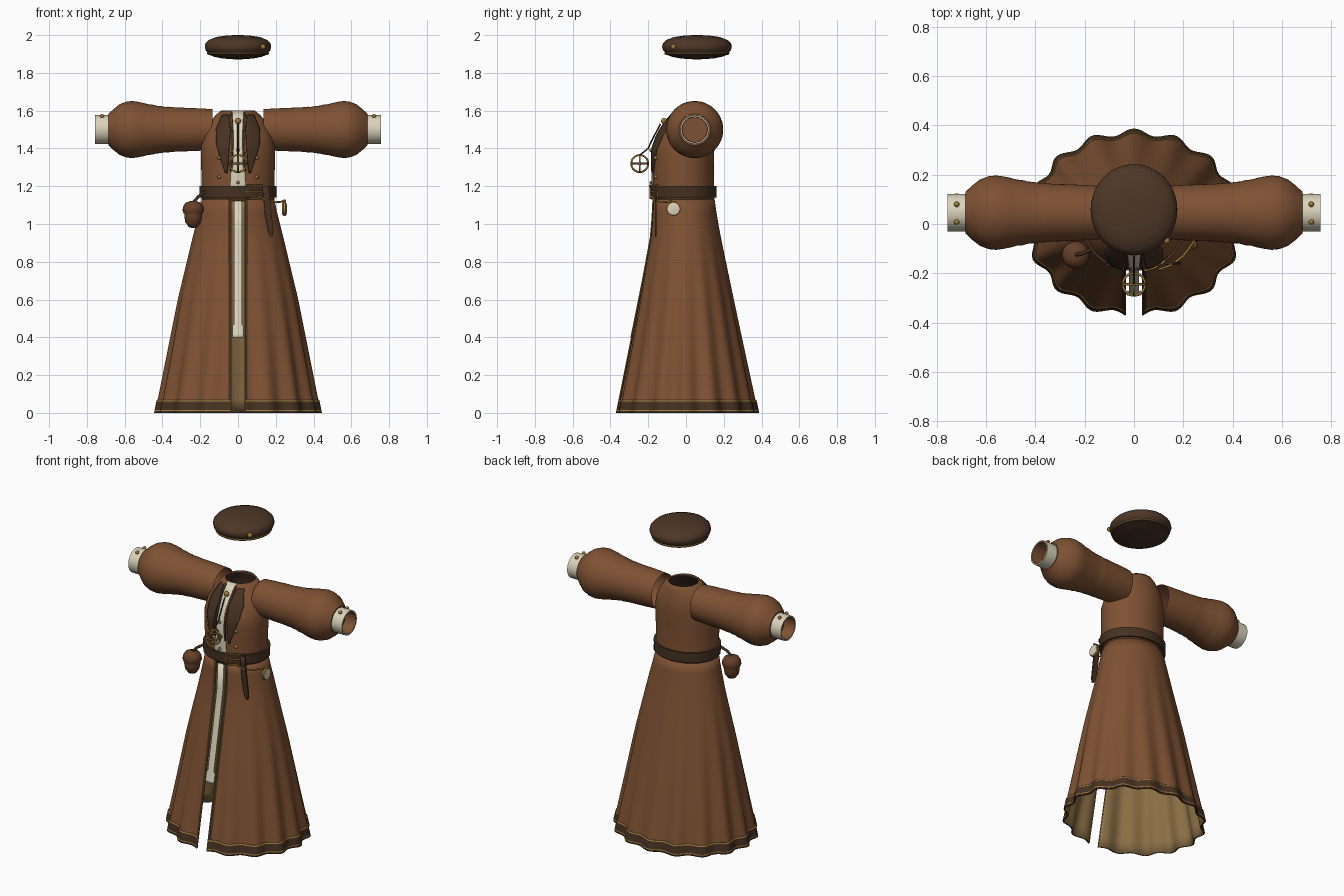
import bpy, bmesh
from math import sin, cos, asin, pi, sqrt
from mathutils import Vector

cube = bpy.data.objects.get("Cube")
if cube:
    bpy.data.objects.remove(cube, do_unlink=True)


def material(name, r, g, b):
    m = bpy.data.materials.new(name)
    m.use_nodes = True
    m.diffuse_color = (r, g, b, 1)
    m.node_tree.nodes["Principled BSDF"].inputs["Base Color"].default_value = (r, g, b, 1)
    return m


BROWN = material("coat brown", .21, .083, .033)
DARK = material("dark leather", .06, .031, .016)
HAT = material("hat felt", .075, .038, .02)
CREAM = material("cream linen", .7, .65, .5)
GOLD = material("brass", .36, .2, .045)
LINING = material("tan lining", .26, .16, .06)
POUCH = material("pouch leather", .13, .05, .022)


def finish(ob, mats, angle=40, mirror=False):
    bpy.context.collection.objects.link(ob)
    for m in mats:
        ob.data.materials.append(m)
    if mirror:
        ob.modifiers.new("mirror", 'MIRROR')
    if ob.type == 'MESH':
        bpy.ops.object.select_all(action='DESELECT')
        ob.select_set(True)
        bpy.context.view_layer.objects.active = ob
        bpy.ops.object.shade_smooth_by_angle(angle=angle * pi / 180)
    return ob


def grid(name, rings, mats, closed=True, caps=False, rule=None, mirror=False, thick=0, shift=0):
    """Skin rows of points; rule(row, column) picks the material index."""
    bm = bmesh.new()
    rows = [[bm.verts.new(p) for p in ring] for ring in rings]
    n = len(rows[0])
    for i in range(len(rows) - 1):
        for j in range(n if closed else n - 1):
            k = (j + 1) % n
            f = bm.faces.new((rows[i][j], rows[i][k], rows[i + 1][k], rows[i + 1][j]))
            if rule:
                f.material_index = rule(i, j)
    if caps:
        bm.faces.new(rows[0][::-1])
        bm.faces.new(rows[-1]).material_index = rule(len(rows) - 2, 0) if rule else 0
    me = bpy.data.meshes.new(name)
    bm.to_mesh(me)
    bm.free()
    ob = finish(bpy.data.objects.new(name, me), mats, mirror=mirror)
    if thick:
        s = ob.modifiers.new("thickness", 'SOLIDIFY')
        s.thickness, s.offset, s.material_offset = thick, -1, shift
    return ob


def circle(n, f):
    return [f(2 * pi * k / n) for k in range(n)]


def lathe(name, profile, centre, mats, n=32, axis='z', sy=1, **kw):
    """Profile of (radius, position along axis)."""
    cx, cy, cz = centre
    if axis == 'z':
        rings = [circle(n, lambda t: (cx + r * sin(t), cy - r * sy * cos(t), cz + h)) for r, h in profile]
    else:
        rings = [circle(n, lambda t: (cx + h, cy + r * cos(t), cz + r * sin(t))) for r, h in profile]
    return grid(name, rings, mats, **kw)


def ball(name, loc, r, mat, scale=(1, 1, 1), mirror=False):
    bm = bmesh.new()
    bmesh.ops.create_uvsphere(bm, u_segments=16, v_segments=10, radius=r)
    bmesh.ops.scale(bm, vec=scale, verts=bm.verts)
    bmesh.ops.translate(bm, vec=loc, verts=bm.verts)
    me = bpy.data.meshes.new(name)
    bm.to_mesh(me)
    bm.free()
    return finish(bpy.data.objects.new(name, me), [mat], mirror=mirror)


def tube(name, pts, r, mat, cyclic=False):
    cu = bpy.data.curves.new(name, 'CURVE')
    cu.dimensions, cu.bevel_depth, cu.bevel_resolution, cu.use_fill_caps = '3D', r, 2, True
    sp = cu.splines.new('POLY')
    sp.points.add(len(pts) - 1)
    for q, p in zip(sp.points, pts):
        q.co = (*p, 1)
    sp.use_cyclic_u = cyclic
    return finish(bpy.data.objects.new(name, cu), [mat])


# Coat silhouette: height, half width, front depth, back depth
COAT = [(0, .425, -.365, .37), (.6, .315, -.25, .25), (.95, .235, -.185, .18), (1.13, .19, -.175, .15),
        (1.3, .195, -.18, .147), (1.4, .197, -.177, .15), (1.47, .185, -.152, .15),
        (1.53, .158, -.117, .14), (1.58, .115, -.08, .125), (1.6, .09, -.062, .115)]


def section(z):
    for a, b in zip(COAT, COAT[1:]):
        if z <= b[0] + 1e-6:
            t = (z - a[0]) / (b[0] - a[0])
            w, f, k = (p + (q - p) * t for p, q in zip(a[1:], b[1:]))
            return w, (f + k) / 2, (k - f) / 2
    return section(COAT[-1][0])


def coat_point(a, z, off=0):
    w, cy, d = section(z)
    fold = 1 + .035 * max(0, 1 - z) * cos(16 * a)
    return (sin(a) * (w * fold + off), cy - cos(a) * (d * fold + off), z)


def front(x, z, off=0):
    return coat_point(asin(max(-1, min(1, x / section(z)[0]))), z, off)[1]


def skirt_row(z, off=0, n=160):
    w = section(z)[0]
    a0, a1 = asin(.036 / w), asin(.052 / w)
    mid = [a1 + (2 * pi - 2 * a1) * k / n for k in range(n + 1)]
    return [coat_point(a, z, off) for a in [a0] + mid + [2 * pi - a0]]


# Pleated skirt, open at the front, with dark edges and tan inside
heights = [1.14 * k / 16 for k in range(17)]
grid("skirt", [skirt_row(z) for z in heights], [BROWN, DARK, LINING, LINING], closed=False,
     rule=lambda i, j: int(j in (0, 161)), thick=.006, shift=2)
hem = [.0, .01, .015, .06, .068]
grid("hem_band", [skirt_row(z, .005) for z in hem], [DARK, GOLD], closed=False,
     rule=lambda i, j: i % 2, thick=.004)
for side, name in ((0, "left"), (-1, "right")):
    edge = [skirt_row(z, .002)[side] for z in heights]
    tube(name + "_edge_piping", edge, .003, GOLD)

# Fitted bodice
bodice = [1.12, 1.2, 1.3, 1.36, 1.4, 1.44, 1.47, 1.5, 1.53, 1.555, 1.58, 1.6]
grid("bodice", [circle(64, lambda t: coat_point(t, z)) for z in bodice], [BROWN, DARK], thick=.008, shift=1)


def ribbon(name, rows, off, mat, mirror=False, thick=.006, steps=8, flat=None):
    """Cloth strip that hugs the front of the coat; rows of (z, x0, x1), rising."""
    pts = []
    for a, b in zip(rows, rows[1:]):
        for s in range(4 if b is not rows[-1] else 5):
            z, x0, x1 = (p + (q - p) * s / 4 for p, q in zip(a, b))
            xs = [x0 + (x1 - x0) * k / steps for k in range(steps + 1)]
            pts.append([(x, front(x, z, off) if flat is None else flat, z) for x in xs])
    return grid(name, pts, [mat], closed=False, mirror=mirror, thick=thick)


# Shirt front, placket in the slit, lapels and facings
ribbon("shirt_front", [(1.19, -.042, .042), (1.27, -.038, .038), (1.3, -.026, .026), (1.45, -.022, .022),
                       (1.6, -.032, .032)], .004, CREAM)
ribbon("shirt_tail", [(.4, -.03, .03), (.46, -.03, .03), (.47, -.021, .021), (1.13, -.021, .021)], .0, CREAM)
ribbon("lapel", [(1.27, .058, .068), (1.34, .052, .092), (1.42, .046, .115), (1.5, .04, .118),
                 (1.58, .05, .085)], .012, DARK, mirror=True, thick=.01)
ribbon("facing", [(1.28, .034, .042), (1.45, .023, .036), (1.59, .03, .042)], .008, DARK, mirror=True)

# Belt, buckle and hanging belt end
belt = [(1.14, 0), (1.14, .013), (1.2, .013), (1.2, 0)]
grid("belt", [circle(64, lambda t: coat_point(t, z, o)) for z, o in belt], [DARK])
frame = [(.045, 1.135), (.085, 1.135), (.125, 1.135), (.125, 1.205), (.085, 1.205), (.045, 1.205)]
tube("buckle_frame", [(x, front(x, z, .018), z) for x, z in frame], .005, GOLD, cyclic=True)
tube("buckle_pin", [(x, front(x, 1.17, .02), 1.17) for x in (.045, .085, .125)], .004, GOLD)
ribbon("belt_end", [(.935, .172, .182), (.96, .16, .188), (1.05, .142, .178), (1.2, .128, .162)],
       0, DARK, flat=-.165, thick=.01)

# Brass buttons
for z in (1.22, 1.39):
    ball("shirt_button", (0, front(0, z, .008), z), .009, GOLD)
for z in (1.25, 1.35):
    ball("coat_button", (.1, front(.1, z, .006), z), .01, GOLD, mirror=True)
ball("collar_brooch", (0, front(0, 1.545, .01), 1.545), .016, GOLD)

# Pendant of three crossed rings on a cord
PC = Vector((0, -.245, 1.32))
for name, u, v in (("front_ring", (1, 0, 0), (0, 0, 1)), ("flat_ring", (1, 0, 0), (0, 1, 0)),
                   ("side_ring", (0, 1, 0), (0, 0, 1))):
    tube(name, circle(28, lambda t: PC + .045 * (cos(t) * Vector(u) + sin(t) * Vector(v))), .005, GOLD, True)
ball("pendant_core", PC, .01, GOLD)
tube("pendant_cord", [(0, -.245, 1.365), (0, -.2, 1.4), (0, -.182, 1.44), (0, -.135, 1.53)], .004, DARK)

# Puffed sleeves with gathers, and shirt cuffs
sleeve = [(.108, .135), (.112, .2), (.115, .27), (.117, .33), (.121, .37), (.12, .385), (.125, .41),
          (.126, .43), (.133, .455), (.134, .475), (.141, .5), (.147, .53), (.151, .56), (.148, .59),
          (.135, .625), (.112, .655), (.084, .685), (.07, .685)]
lathe("sleeve", sleeve, (0, .046, 1.5), [BROWN], n=48, axis='x', mirror=True)
cuff = [(.076, .675), (.077, .72), (.076, .758), (.068, .758), (.066, .68)]
lathe("cuff", cuff, (0, .046, 1.5), [CREAM, BROWN], axis='x', mirror=True, rule=lambda i, j: int(i == 3))
lathe("cuff_inside", [(.067, .6), (.067, .683)], (0, .046, 1.5), [BROWN], axis='x', mirror=True, caps=True)
for y in (.008, .08):
    ball("cuff_stud", (.72, y, 1.572), .011, GOLD, mirror=True)

# Round soft cap
cap = [(.02, 1.872), (.08, 1.876), (.125, 1.885), (.15, 1.895), (.162, 1.897), (.164, 1.904), (.162, 1.909),
       (.171, 1.92), (.176, 1.938), (.172, 1.956), (.155, 1.974), (.115, 1.99), (.06, 1.998), (.015, 2)]
lathe("cap", cap, (0, .058, 0), [HAT, GOLD, DARK], n=48, sy=1.05, caps=True,
      rule=lambda i, j: 1 if i == 5 else 2 if i < 5 else 0)
ball("cap_button", (.132, -.067, 1.938), .014, GOLD)

# Drop-shaped pouch on a strap
PX, PY = -.237, -.125
lathe("pouch_body", [(.006, .978), (.025, .985), (.042, 1.01), (.047, 1.04), (.045, 1.07)], (PX, PY, 0),
      [POUCH], n=24, caps=True)
lathe("pouch_flap", [(.05, 1.055), (.056, 1.07), (.055, 1.09), (.042, 1.112), (.015, 1.122)], (PX, PY, 0),
      [POUCH], n=24, caps=True)
tube("pouch_strap", [(PX, PY, 1.115), (-.21, -.12, 1.145), (-.165, -.1, 1.175)], .008, DARK)

# Pocket watch on a chain
WC = (.246, -.066, 1.08)
lathe("watch_case", [(.03, -.012), (.037, -.005), (.037, .006), (.031, .01), (.031, .011), (.012, .014)], WC,
      [GOLD, CREAM], n=24, axis='x', caps=True, rule=lambda i, j: int(i > 2))
ball("watch_crown", (.246, -.066, 1.122), .008, GOLD)
tube("watch_chain", [(.1, -.185, 1.15), (.15, -.168, 1.125), (.2, -.13, 1.115), (.23, -.09, 1.118),
                     (.246, -.066, 1.125)], .005, GOLD)
